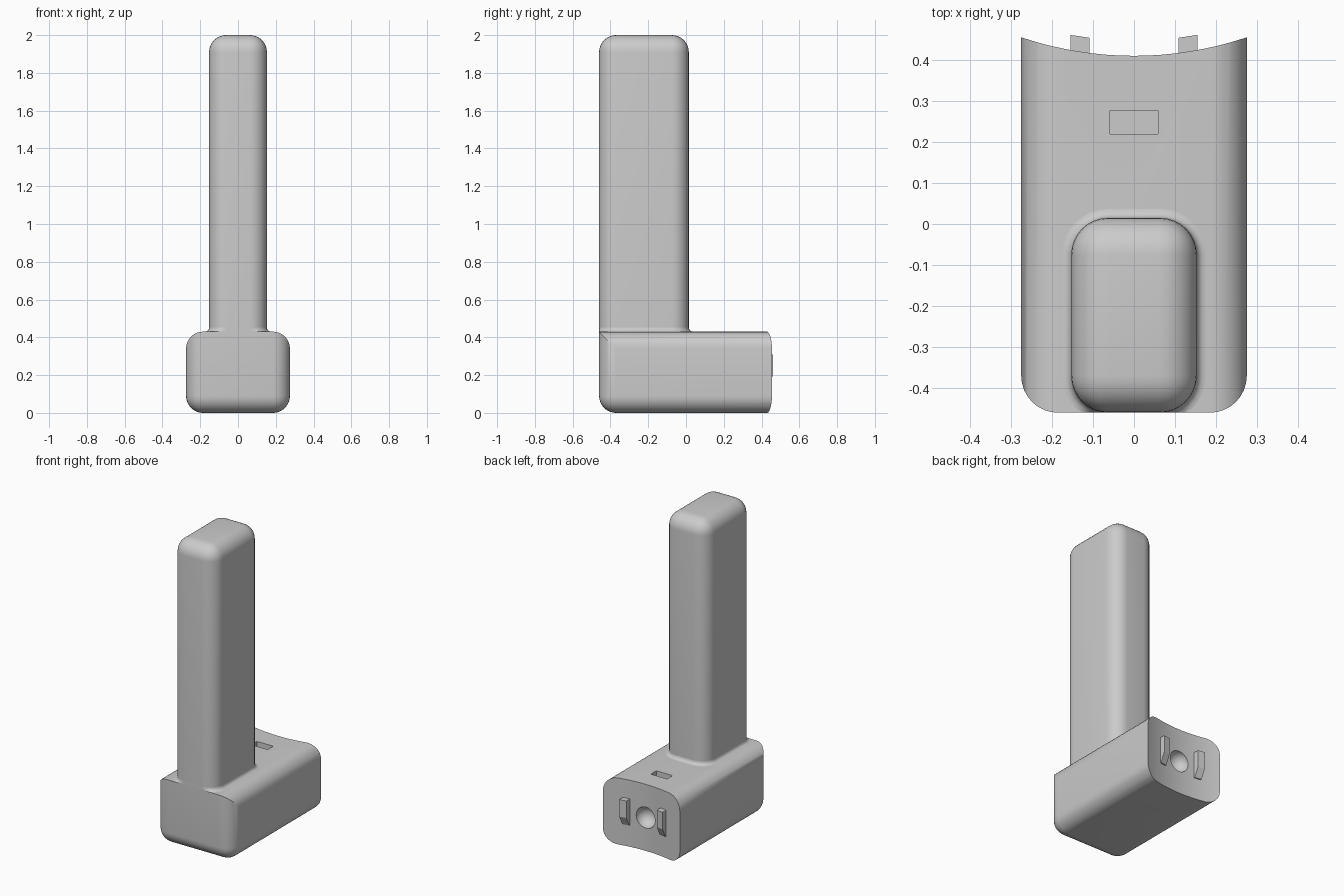
import bpy, bmesh, math
from mathutils import Vector

if "Cube" in bpy.data.objects:
    bpy.data.objects.remove(bpy.data.objects["Cube"])

grey = bpy.data.materials.new("plain grey")
grey.use_nodes = True
COLOR = (0.6, 0.6, 0.6, 1)
grey.diffuse_color = COLOR
grey.node_tree.nodes["Principled BSDF"].inputs["Base Color"].default_value = COLOR

FRONT, BODY_TOP, RADIUS = -0.46, 0.43, 0.09


def finish(name, bm):
    bmesh.ops.recalc_face_normals(bm, faces=bm.faces)
    mesh = bpy.data.meshes.new(name)
    bm.to_mesh(mesh)
    bm.free()
    mesh.materials.append(grey)
    obj = bpy.data.objects.new(name, mesh)
    bpy.context.collection.objects.link(obj)
    return obj


def box(lo, hi):
    bm = bmesh.new()
    bmesh.ops.create_cube(bm, size=1)
    lo, hi = Vector(lo), Vector(hi)
    for v in bm.verts:
        v.co = (lo + hi) / 2 + v.co * (hi - lo)
    return bm


def round_edges(bm, rule):
    edges = [e for e in bm.edges if rule(*(v.co for v in e.verts))]
    bmesh.ops.bevel(bm, geom=edges, offset=RADIUS, segments=8, profile=0.5,
                    affect='EDGES', clamp_overlap=True)


def activate(obj):
    bpy.ops.object.select_all(action='DESELECT')
    obj.select_set(True)
    bpy.context.view_layer.objects.active = obj


def cut(obj, cutter):
    cutter.hide_render = True
    mod = obj.modifiers.new("cut", 'BOOLEAN')
    mod.operation, mod.solver, mod.object = 'DIFFERENCE', 'EXACT', cutter
    activate(obj)
    bpy.ops.object.modifier_apply(modifier=mod.name)
    bpy.data.objects.remove(cutter)


def smooth(obj):
    activate(obj)
    bpy.ops.object.shade_smooth_by_angle(angle=math.radians(30))


# Body: rounded block with a sharp top front edge and an open, square back
bm = box((-0.275, FRONT, 0), (0.275, 0.5, BODY_TOP))
round_edges(bm, lambda a, b: not (a.y > 0 and b.y > 0)
            and not (a.y < 0 and b.y < 0 and a.z > 0.1 and b.z > 0.1))
body = finish("body", bm)

# Hollow curve across the back
SWEEP = 0.86
bm = bmesh.new()
bmesh.ops.create_cone(bm, cap_ends=True, segments=160, radius1=SWEEP, radius2=SWEEP, depth=1)
bmesh.ops.translate(bm, verts=bm.verts, vec=(0, 0.41 + SWEEP, 0.2))
cut(body, finish("back_cutter", bm))

# Round socket in the back
bm = bmesh.new()
bmesh.ops.create_uvsphere(bm, u_segments=32, v_segments=16, radius=0.068)
bmesh.ops.translate(bm, verts=bm.verts, vec=(0, 0.41, 0.215))
cut(body, finish("socket_cutter", bm))

# Small slot in the top
cut(body, finish("slot_cutter", box((-0.058, 0.22, 0.39), (0.058, 0.277, 0.5))))
smooth(body)

# Upright grip, open where it meets the body
bm = box((-0.153, FRONT, BODY_TOP), (0.153, 0.015, 2))
round_edges(bm, lambda a, b: a.z > 1 or b.z > 1)
bmesh.ops.delete(bm, geom=[f for f in bm.faces if all(v.co.z < 0.44 for v in f.verts)],
                 context='FACES')
smooth(finish("grip", bm))

# Hollow fillet around the foot of the grip, flush at the front
FILLET = 0.022
bm = bmesh.new()
rings = []
for i in range(6):
    t = math.radians(90) * i / 5
    flare, z = FILLET * (1 - math.sin(t)), BODY_TOP + FILLET * (1 - math.cos(t))
    ring = []
    for k in range(36):
        a = math.radians(90) * ((k // 9) + (k % 9) / 8)
        sx, sy = ((1, 1), (-1, 1), (-1, -1), (1, -1))[k // 9]
        x = sx * (0.153 - RADIUS) + (RADIUS + flare) * math.cos(a)
        y = (0.015 + FRONT) / 2 + sy * (0.2375 - RADIUS) + (RADIUS + flare) * math.sin(a)
        ring.append(bm.verts.new((x, max(y, FRONT), z)))
    rings.append(ring)
for low, high in zip(rings, rings[1:]):
    for k in range(36):
        n = (k + 1) % 36
        bm.faces.new((low[k], low[n], high[n], high[k]))
smooth(finish("grip_fillet", bm))

# Two hooks on the back, chamfered underneath and following the hollow
for name, side in (("left_hook", 1), ("right_hook", -1)):
    bm = bmesh.new()
    loops = []
    for x, tip in ((0.109, 0.454), (0.155, 0.461)):
        profile = ((0.39, 0.14), (tip - 0.03, 0.14), (tip, 0.2), (tip, 0.31), (0.39, 0.31))
        loops.append([bm.verts.new((side * x, y, z)) for y, z in profile])
    inner, outer = loops
    bm.faces.new(inner)
    bm.faces.new(outer)
    for k in range(5):
        n = (k + 1) % 5
        bm.faces.new((inner[k], inner[n], outer[n], outer[k]))
    finish(name, bm)
